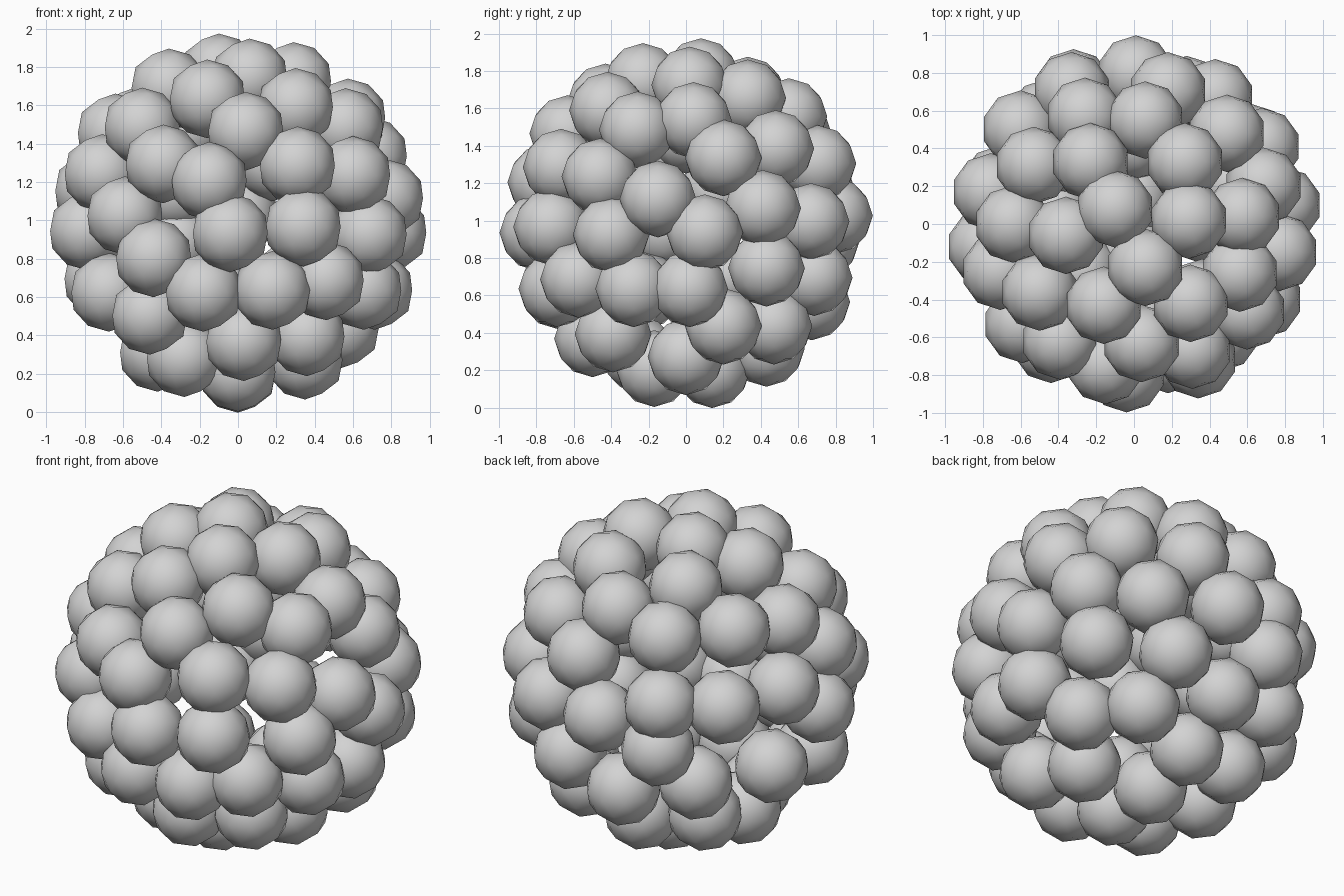
import bpy
import math
from mathutils import Vector

default_cube = bpy.data.objects.get("Cube")
if default_cube:
    bpy.data.objects.remove(default_cube, do_unlink=True)

SHELL_RADIUS = 0.795
BALL_RADIUS = 0.205
CENTRE = Vector((0, 0, 0.985))

# Plain grey for every ball
grey = bpy.data.materials.new("plain_grey")
grey.use_nodes = True
colour = (0.65, 0.65, 0.65, 1)
grey.diffuse_color = colour
grey.node_tree.nodes["Principled BSDF"].inputs["Base Color"].default_value = colour

# One low-poly smooth ball, shared by all the balls of the cluster
bpy.ops.mesh.primitive_ico_sphere_add(subdivisions=2, radius=BALL_RADIUS)
first_ball = bpy.context.object
bpy.ops.object.shade_smooth()
ball_mesh = first_ball.data
ball_mesh.name = "ball"
ball_mesh.materials.append(grey)
bpy.data.objects.remove(first_ball, do_unlink=True)


def on_shell(axis, sign, a, b):
    """Point of the hollow shell on one side, from its two flat offsets in hundredths."""
    a, b = a / 100, b / 100
    depth = math.sqrt(max(SHELL_RADIUS ** 2 - a * a - b * b, 0))
    place = [a, b]
    place.insert(axis, sign * depth)
    return CENTRE + Vector(place)


def add_balls(side, axis, sign, offsets):
    """Set a patch of balls on one side of the shell."""
    for number, (a, b) in enumerate(offsets, start=1):
        ball = bpy.data.objects.new(f"{side}_ball_{number}", ball_mesh)
        ball.location = on_shell(axis, sign, a, b)
        bpy.context.collection.objects.link(ball)


# Front patch, offsets in x and z
add_balls("front", 1, -1, [
    (-15, 22), (-4, -5), (34, -2), (-44, -18), (-18, -36), (18, -35),
    (46, -30), (-46, -48), (-59, 4), (-39, 31), (4, 48), (31, 30),
])

# Back patch, offsets in x and z
add_balls("back", 1, 1, [
    (-33, 16), (-60, 14), (-32, -10), (-46, -32), (-6, -42),
    (1, 4), (18, 32), (43, 1), (28, -29),
])

# Patch on the +x side, offsets in y and z
add_balls("left", 0, 1, [
    (-15, 13), (10, -5), (2, -35), (-28, -35), (-40, -6), (20, 35), (41, 8),
    (43, -24), (4, 55), (-26, 50), (20, -55), (-46, 25), (48, 40),
])

# Patch on the -x side, offsets in y and z
add_balls("right", 0, -1, [
    (-12, -4), (-25, 26), (17, 17), (-22, -36), (21, -29),
])

# Top patch, offsets in x and y
add_balls("top", 2, 1, [
    (-10, 8), (6, -23), (29, 2), (27, 33), (-23, 33), (-36, -6), (30, -42),
    (-16, -43), (-53, 31), (6, 55), (-26, 57), (-50, -36), (-64, 0),
])

# Bottom patch, offsets in x and y
add_balls("bottom", 2, -1, [
    (33, 47), (-1, 43), (-37, 35), (0, 14), (0, -17), (35, 0),
    (-42, 5), (-28, -25), (3, -50), (36, -39),
])
